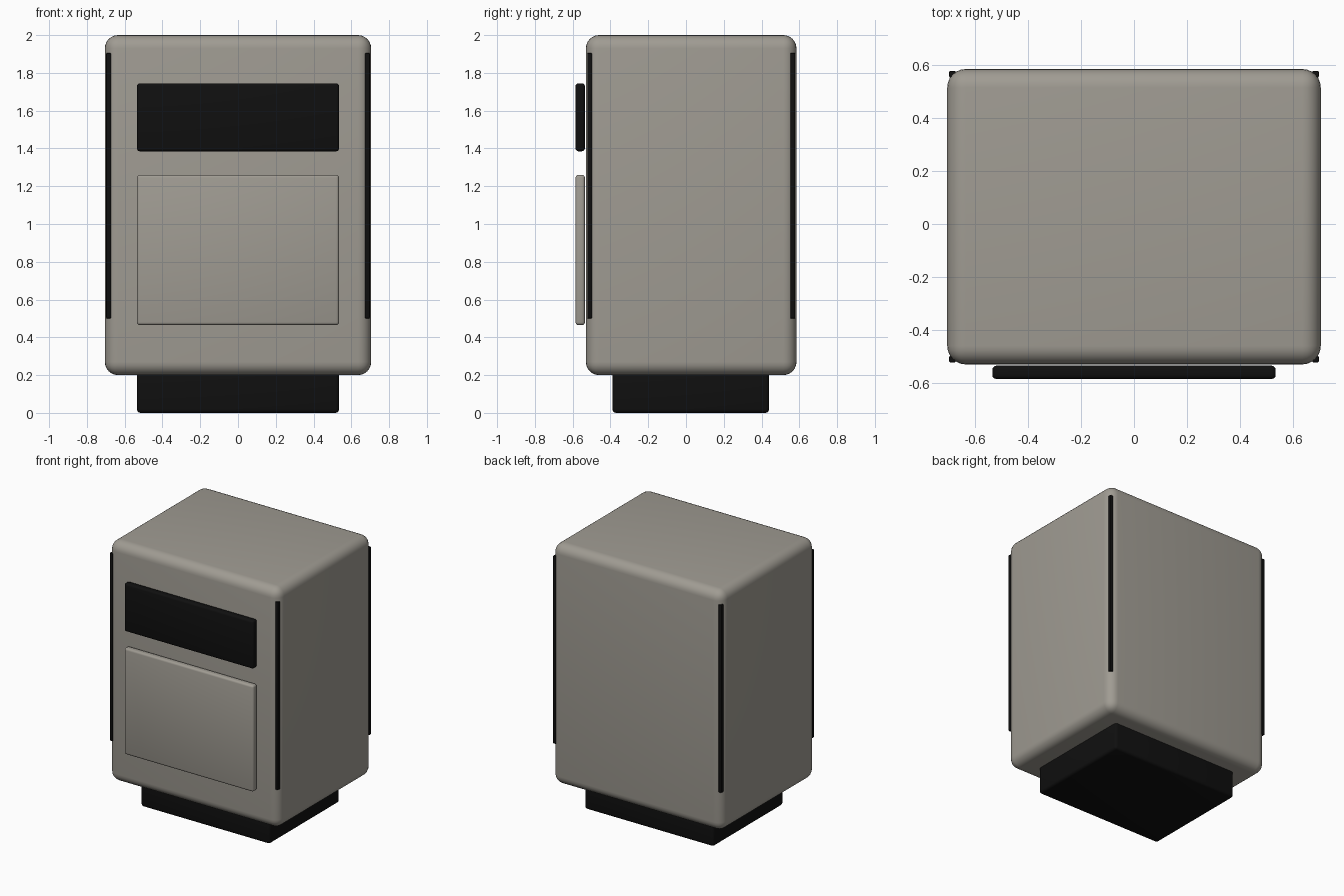
import bpy
import math

default = bpy.data.objects.get("Cube")
if default:
    bpy.data.objects.remove(default, do_unlink=True)


def make_material(name, rgb, roughness):
    mat = bpy.data.materials.new(name)
    mat.use_nodes = True
    colour = (*rgb, 1.0)
    mat.diffuse_color = colour
    shader = mat.node_tree.nodes["Principled BSDF"]
    shader.inputs["Base Color"].default_value = colour
    shader.inputs["Roughness"].default_value = roughness
    return mat


def rounded_box(name, low, high, radius, segments, mat):
    """Box between two corners, with smoothly rounded edges."""
    centre = [(a + b) / 2 for a, b in zip(low, high)]
    bpy.ops.mesh.primitive_cube_add(size=1, location=centre)
    obj = bpy.context.object
    obj.name = name
    obj.scale = [b - a for a, b in zip(low, high)]
    bpy.ops.object.transform_apply(location=False, rotation=False, scale=True)
    bevel = obj.modifiers.new("Rounded edges", "BEVEL")
    bevel.width = radius
    bevel.segments = segments
    bpy.ops.object.modifier_apply(modifier=bevel.name)
    bpy.ops.object.shade_smooth_by_angle(angle=math.radians(35))
    obj.data.materials.append(mat)
    return obj


grey = make_material("warm grey", (0.35, 0.33, 0.29), 0.6)
black = make_material("black", (0.005, 0.005, 0.005), 0.5)

# Cabinet and plinth
FRONT, BACK, SIDE = -0.53, 0.585, 0.705
rounded_box("cabinet", (-SIDE, FRONT, 0.2), (SIDE, BACK, 2), 0.07, 6, grey)
rounded_box("plinth", (-0.535, -0.39, 0), (0.535, 0.44, 0.25), 0.02, 3, black)

# Front panels, standing just proud of the cabinet
for name, bottom, top, mat in (("display_panel", 1.385, 1.745, black),
                               ("door_panel", 0.465, 1.26, grey)):
    rounded_box(name, (-0.535, -0.585, bottom), (0.535, -0.535, top),
                0.015, 3, mat)

# Corner trim strips
for side, sx in (("left", 1), ("right", -1)):
    for end, y in (("front", -0.51), ("back", 0.565)):
        x = sx * 0.685
        half = 0.0125
        rounded_box(f"{end}_{side}_trim", (x - half, y - half, 0.5),
                    (x + half, y + half, 1.905), 0.004, 2, black)
